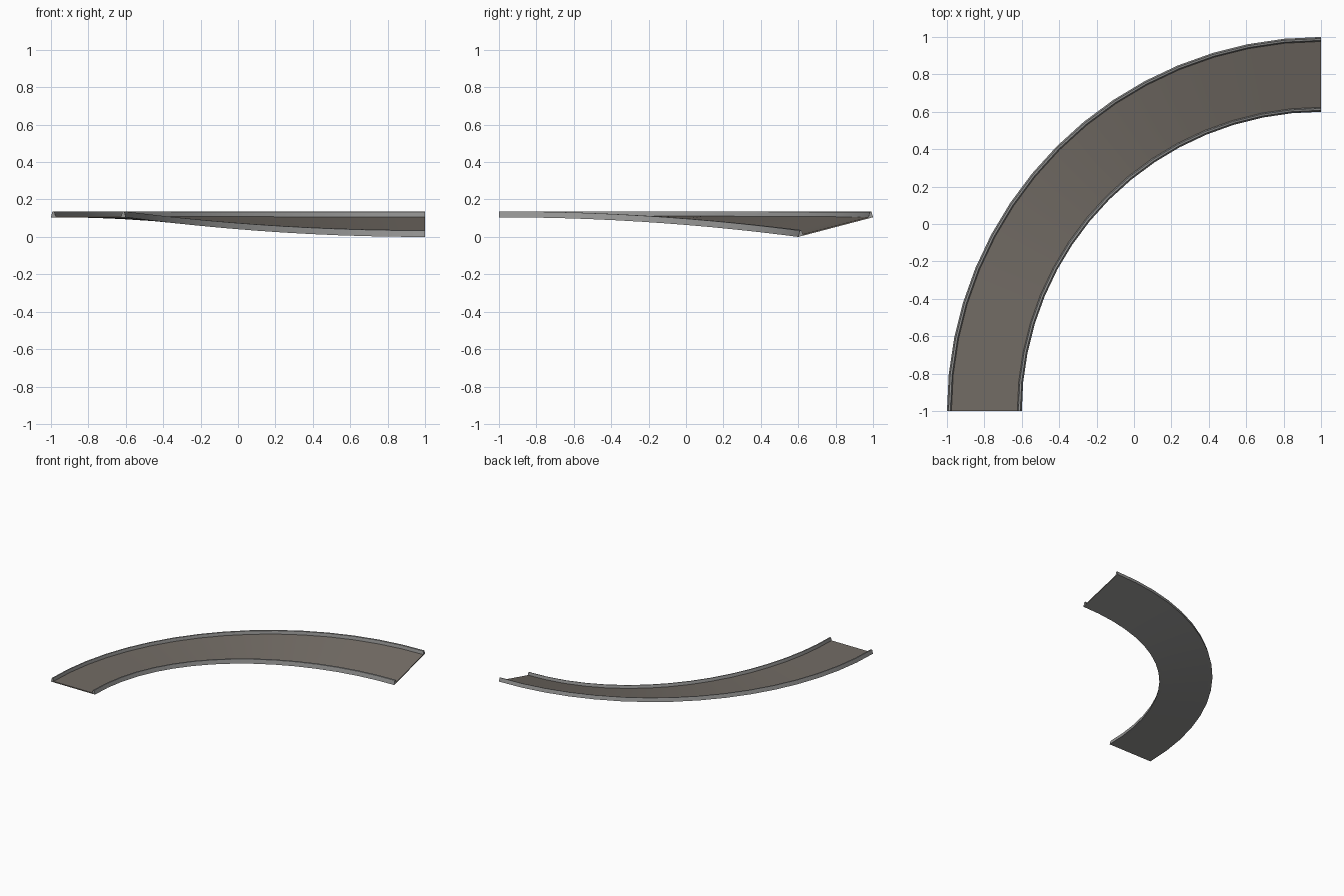
import bpy, math

if "Cube" in bpy.data.objects:
    bpy.data.objects.remove(bpy.data.objects["Cube"])

SEG, R_IN, R_OUT = 16, 1.6, 2.0
BASE, DROP = 0.105, 0.105


def material(name, col):
    m = bpy.data.materials.new(name)
    m.diffuse_color = (*col, 1)
    m.use_nodes = True
    m.node_tree.nodes["Principled BSDF"].inputs["Base Color"].default_value = m.diffuse_color
    return m


asphalt = material("brown grey road", (0.17, 0.15, 0.13))
concrete = material("light grey", (0.30, 0.30, 0.295))


# Sweep a closed (radius, height) profile round the bend, easing into the bank
def sweep(name, profile, mat, under_mat=None):
    verts, faces = [], []
    n = len(profile)
    for i in range(SEG + 1):
        t = i / SEG
        a = math.pi - t * math.pi / 2
        bank = DROP * 0.5 * (1 - math.cos(math.pi * t))
        for r, h in profile:
            z = BASE + h - bank * (R_OUT - r) / (R_OUT - R_IN)
            verts.append((1 + r * math.cos(a), -1 + r * math.sin(a), z))
    for i in range(SEG):
        for j in range(n):
            k = (j + 1) % n
            faces.append((i * n + j, i * n + k, (i + 1) * n + k, (i + 1) * n + j))
    faces.append(tuple(reversed(range(n))))
    faces.append(tuple(SEG * n + j for j in range(n)))
    me = bpy.data.meshes.new(name)
    me.from_pydata(verts, [], faces)
    ob = bpy.data.objects.new(name, me)
    bpy.context.collection.objects.link(ob)
    me.materials.append(mat)
    # consistent outward normals
    bpy.context.view_layer.objects.active = ob
    ob.select_set(True)
    bpy.ops.object.mode_set(mode='EDIT')
    bpy.ops.mesh.select_all(action='SELECT')
    bpy.ops.mesh.normals_make_consistent(inside=False)
    bpy.ops.object.mode_set(mode='OBJECT')
    if under_mat:
        me.materials.append(under_mat)
        for p in me.polygons:
            if p.normal.z < -0.5:
                p.material_index = 1
    bpy.ops.object.shade_smooth_by_angle(angle=math.radians(25))
    ob.select_set(False)


# Road slab between the kerbs, grey underneath
W = 0.024
sweep("road", [(R_IN + W, 0), (R_OUT - W, 0), (R_OUT - W, 0.008), (R_IN + W, 0.008)],
      asphalt, concrete)

# Kerbs: distance from the road edge, height
kerb = [(0, 0), (0.008, 0.032), (0.018, 0.032), (W, 0.008), (W, 0)]
sweep("inner_kerb", [(R_IN + d, h) for d, h in kerb], concrete)
sweep("outer_kerb", [(R_OUT - d, h) for d, h in kerb], concrete)
